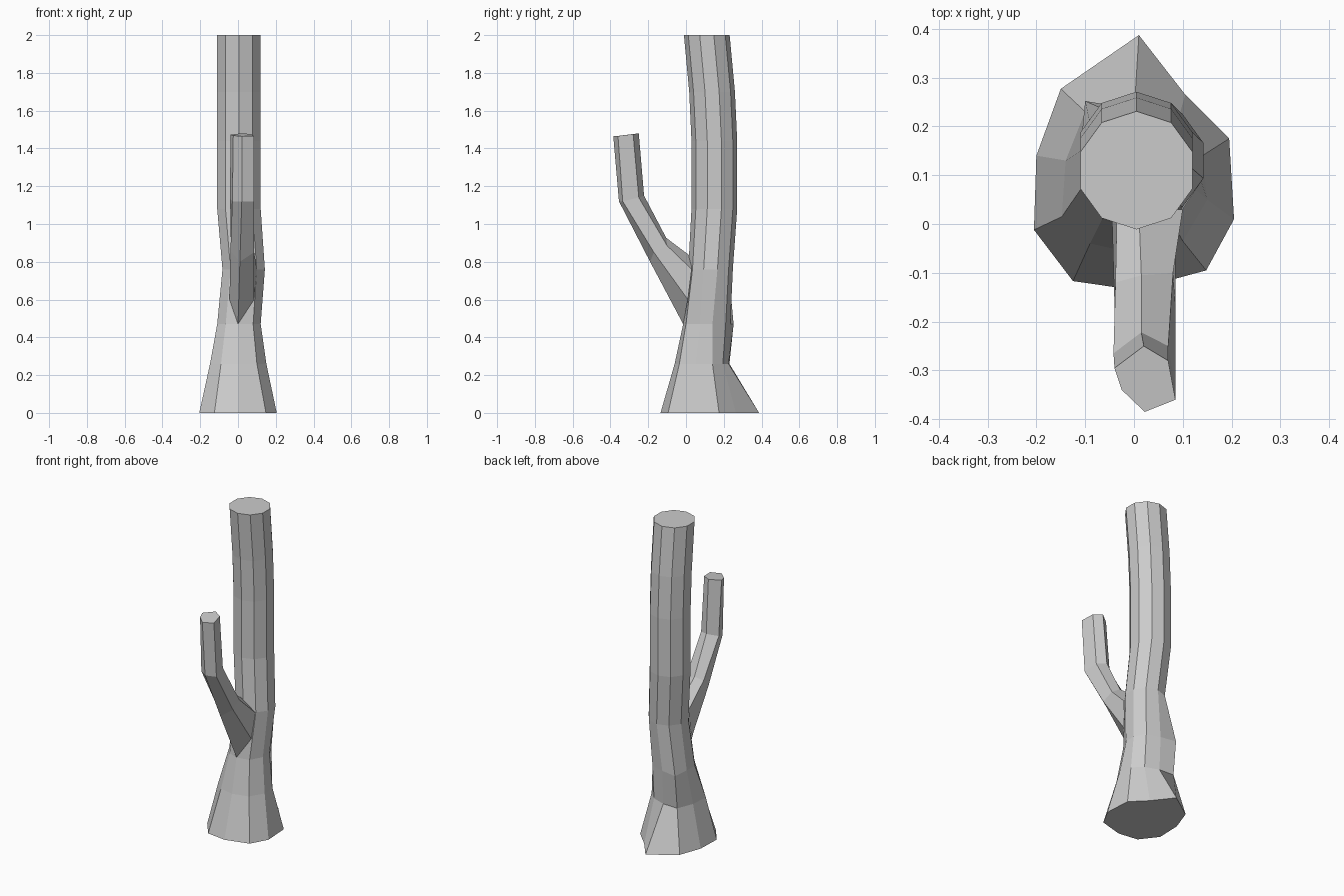
import bpy, bmesh
from math import sin, cos, pi


def loft(name, rings, cap_start=True):
    """Skin a stack of closed rings and cap the ends."""
    bm = bmesh.new()
    loops = [[bm.verts.new(p) for p in ring] for ring in rings]
    n = len(loops[0])
    for a, b in zip(loops, loops[1:]):
        for i in range(n):
            j = (i + 1) % n
            bm.faces.new((a[i], a[j], b[j], b[i]))
    if cap_start:
        bm.faces.new(loops[0][::-1])
    bm.faces.new(loops[-1])
    bmesh.ops.recalc_face_normals(bm, faces=bm.faces)
    mesh = bpy.data.meshes.new(name)
    bm.to_mesh(mesh)
    bm.free()
    obj = bpy.data.objects.new(name, mesh)
    bpy.context.collection.objects.link(obj)
    return obj


def decagon(cx, cy, z, r):
    # first corner points to the front (-y), going counter-clockwise
    return [(cx + r * sin(i * pi / 5), cy - r * cos(i * pi / 5), z) for i in range(10)]


def outline(points, z):
    return [(x, y, z) for x, y in points]


# Flared, irregular foot of the trunk
foot = [(0, -.135), (.148, -.095), (.205, .01), (.195, .175), (.105, .265),
        (.01, .387), (-.15, .277), (-.2, .14), (-.205, -.012), (-.125, -.117)]
ankle = [(0, -.06), (.1, -.035), (.15, .05), (.14, .14), (.085, .195),
         (0, .225), (-.1, .23), (-.14, .13), (-.148, .015), (-.09, -.04)]
waist = [(0, -.015), (.08, .0), (.12, .075), (.12, .14), (.085, .21),
         (0, .235), (-.1, .252), (-.11, .15), (-.11, .07), (-.065, .01)]

# Curved upper trunk: centre x, centre y, height, radius
upper = [(.03, .13, .76, .118), (.005, .15, 1.08, .121), (.005, .15, 1.44, .121),
         (.005, .138, 1.70, .121), (.005, .11, 2.0, .121)]
loft("trunk", [outline(foot, 0), outline(ankle, .26), outline(waist, .47)]
     + [decagon(*u) for u in upper])

# Six-sided bent branch, from the root inside the trunk to the cut tip
root = [(0, -.015, .47), (.085, .01, .60), (.1, .03, .76),
        (.01, .03, .825), (-.035, .025, .78), (-.045, .01, .60)]
middle = [(.01, -.19, .80), (.085, -.17, .85), (.08, -.1, .885),
          (.015, -.105, .927), (-.038, -.12, .91), (-.04, -.165, .86)]
elbow = [(.02, -.355, 1.12), (.085, -.335, 1.12), (.07, -.25, 1.14),
         (.015, -.222, 1.15), (-.042, -.265, 1.135), (-.03, -.32, 1.12)]
tip = [(.022, -.385, 1.465), (.085, -.36, 1.466), (.07, -.28, 1.476),
       (.02, -.25, 1.48), (-.04, -.295, 1.473), (-.025, -.34, 1.468)]
loft("branch", [root, middle, elbow, tip], cap_start=False)
